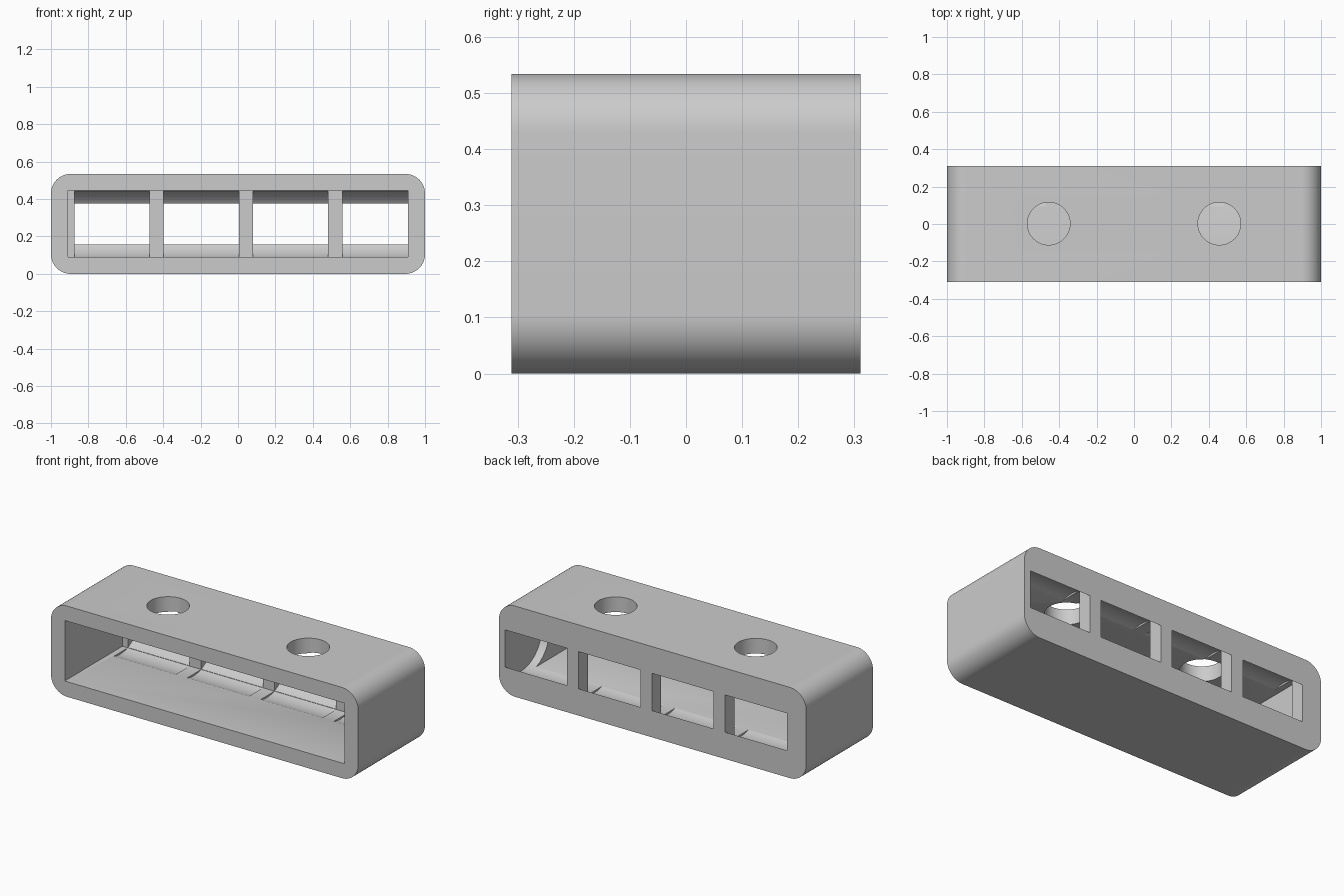
import bpy, bmesh, math
from mathutils import Matrix, Vector

if "Cube" in bpy.data.objects:
    bpy.data.objects.remove(bpy.data.objects["Cube"])

HALF_D, HEIGHT, RADIUS = 0.311, 0.534, 0.105
MID = HEIGHT / 2


def make_object(name, bm):
    bmesh.ops.recalc_face_normals(bm, faces=bm.faces)
    mesh = bpy.data.meshes.new(name)
    bm.to_mesh(mesh)
    bm.free()
    obj = bpy.data.objects.new(name, mesh)
    bpy.context.collection.objects.link(obj)
    return obj


def box(name, lo, hi):
    lo, hi = Vector(lo), Vector(hi)
    bm = bmesh.new()
    bmesh.ops.create_cube(bm, size=1, matrix=Matrix.Translation((lo + hi) / 2)
                          @ Matrix.Diagonal((*(hi - lo), 1)))
    return make_object(name, bm)


def cylinder(name, center, radius, length, axis):
    rot = Matrix.Rotation(math.pi / 2, 4, 'Y') if axis == 'X' else Matrix()
    bm = bmesh.new()
    bmesh.ops.create_cone(bm, cap_ends=True, segments=96, radius1=radius, radius2=radius,
                          depth=length, matrix=Matrix.Translation(center) @ rot)
    return make_object(name, bm)


# Rounded rectangular body, extruded front to back
bm = bmesh.new()
verts = []
for i, (sx, sz) in enumerate([(1, 1), (-1, 1), (-1, -1), (1, -1)]):
    for k in range(17):
        a = math.pi / 2 * (i + k / 16)
        verts.append(bm.verts.new((sx * (1 - RADIUS) + RADIUS * math.cos(a), -HALF_D,
                                   MID + sz * (MID - RADIUS) + RADIUS * math.sin(a))))
face = bm.faces.new(verts)
ext = bmesh.ops.extrude_face_region(bm, geom=[face])["geom"]
bmesh.ops.translate(bm, vec=(0, 2 * HALF_D, 0),
                    verts=[v for v in ext if isinstance(v, bmesh.types.BMVert)])
body = make_object("housing", bm)

# Front cavity
cutters = [box("cavity_cutter", (-0.91, -0.5, 0.089), (0.91, 0.225, HEIGHT - 0.089))]

# Four cylindrical roller pockets that break through the back wall
for i in range(4):
    x = -0.674 + i * 0.4775
    cutters.append(cylinder("pocket_cutter", (x, 0.157, MID), 0.189, 0.402, 'X'))

# Two round holes in the top
for x in (-0.456, 0.456):
    cutters.append(cylinder("top_hole_cutter", (x, 0.002, 0.5), 0.114, 0.3, 'Z'))

for c in cutters:
    mod = body.modifiers.new("cut", 'BOOLEAN')
    mod.operation, mod.solver, mod.object = 'DIFFERENCE', 'EXACT', c

# Bake the cuts, remove the cutters and smooth the curved faces
bpy.context.view_layer.objects.active = body
body.select_set(True)
for m in list(body.modifiers):
    bpy.ops.object.modifier_apply(modifier=m.name)
for c in cutters:
    bpy.data.objects.remove(c)
bpy.ops.object.shade_smooth_by_angle(angle=math.radians(30))
